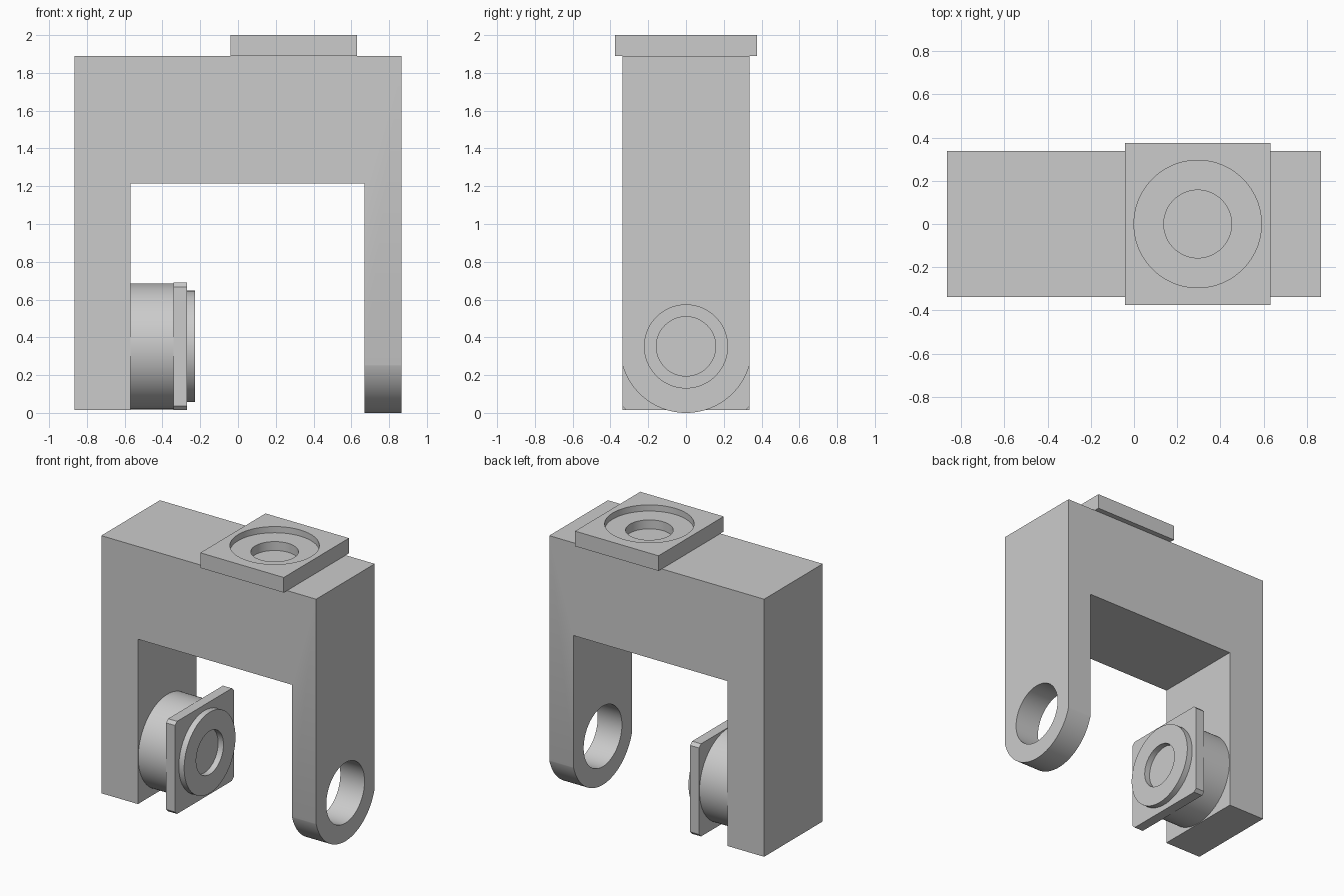
import bpy
import math
from mathutils import Vector

cube = bpy.data.objects.get("Cube")
if cube:
    bpy.data.objects.remove(cube, do_unlink=True)

GREY = bpy.data.materials.new("plain_grey")
GREY.use_nodes = True
GREY.diffuse_color = (0.6, 0.6, 0.6, 1)
GREY.node_tree.nodes["Principled BSDF"].inputs["Base Color"].default_value = (0.6, 0.6, 0.6, 1)

HALF = 0.337      # half depth of the bracket
AXIS_Z = 0.352    # height of the pivot axis
TOP_X = 0.295     # centre of the top socket
BIG, SMALL = 0.295, 0.157


def prism(name, profile, axis, start, end):
    """Extrude a closed 2D profile along an axis: x uses (y, z), y uses (x, z), z uses (x, y)."""
    def place(p, d):
        return {"x": (d, p[0], p[1]), "y": (p[0], d, p[1]), "z": (p[0], p[1], d)}[axis]
    n = len(profile)
    verts = [place(p, d) for d in (start, end) for p in profile]
    faces = [tuple(range(n)), tuple(range(n, 2 * n))]
    faces += [(i, (i + 1) % n, n + (i + 1) % n, n + i) for i in range(n)]
    mesh = bpy.data.meshes.new(name)
    mesh.from_pydata(verts, [], faces)
    mesh.materials.append(GREY)
    ob = bpy.data.objects.new(name, mesh)
    bpy.context.collection.objects.link(ob)
    bpy.ops.object.select_all(action="DESELECT")
    bpy.context.view_layer.objects.active = ob
    ob.select_set(True)
    bpy.ops.object.mode_set(mode="EDIT")
    bpy.ops.mesh.select_all(action="SELECT")
    bpy.ops.mesh.normals_make_consistent(inside=False)
    bpy.ops.object.mode_set(mode="OBJECT")
    return ob


def arc(centre, radius, a0=0, a1=360, steps=96):
    count = steps if a1 - a0 == 360 else steps + 1
    angles = [math.radians(a0 + (a1 - a0) * i / steps) for i in range(count)]
    return [tuple(Vector(centre) + radius * Vector((math.cos(a), math.sin(a)))) for a in angles]


def rect(x0, x1, y0, y1):
    return [(x0, y0), (x1, y0), (x1, y1), (x0, y1)]


def cut(ob, cutter):
    """Subtract the cutter, bake the result and remove the cutter."""
    mod = ob.modifiers.new("cut", "BOOLEAN")
    mod.operation, mod.solver, mod.object = "DIFFERENCE", "EXACT", cutter
    bpy.context.view_layer.objects.active = ob
    bpy.ops.object.modifier_apply(modifier=mod.name)
    bpy.data.objects.remove(cutter, do_unlink=True)


def smooth(ob):
    bpy.ops.object.select_all(action="DESELECT")
    bpy.context.view_layer.objects.active = ob
    ob.select_set(True)
    bpy.ops.object.shade_smooth_by_angle(angle=math.radians(30))


# Arch: thick leg, beam and thin leg in one profile
arch = prism("bracket_arch", [
    (-0.865, 0.015), (-0.57, 0.015), (-0.57, 1.215), (0.67, 1.215),
    (0.67, -0.03), (0.865, -0.03), (0.865, 1.89), (-0.865, 1.89)], "y", -HALF, HALF)

# Rounded foot and pivot hole of the thin leg
foot = arc((0, 0.35), 0.35, 180, 360) + [(0.5, 0.35), (0.5, -0.1), (-0.5, -0.1), (-0.5, 0.35)]
cut(arch, prism("foot_cutter", foot, "x", 0.6, 0.95))
cut(arch, prism("pivot_cutter", arc((0, AXIS_Z), 0.22), "x", 0.6, 0.95))

# Top plate with stepped round socket
plate = prism("top_plate", rect(TOP_X - 0.336, TOP_X + 0.336, -0.375, 0.375), "z", 1.89, 2)
cut(plate, prism("recess_cutter", arc((TOP_X, 0), BIG), "z", 1.955, 2.1))
cut(plate, prism("bore_cutter", arc((TOP_X, 0), SMALL), "z", 1.8, 1.98))

# Hub on the thick leg: drum, chamfered square flange and raised ring
drum = prism("hub_drum", arc((0, AXIS_Z), 0.333), "x", -0.57, -0.342)
c = HALF - 0.022
corners = [(HALF, c), (c, HALF), (-c, HALF), (-HALF, c),
           (-HALF, -c), (-c, -HALF), (c, -HALF), (HALF, -c)]
flange = prism("hub_flange", [(y, z + AXIS_Z) for y, z in corners], "x", -0.342, -0.27)
ring = prism("hub_ring", arc((0, AXIS_Z), BIG), "x", -0.27, -0.227)
cut(ring, prism("ring_cutter", arc((0, AXIS_Z), SMALL), "x", -0.4, -0.1))

for part in (arch, plate, drum, ring):
    smooth(part)
